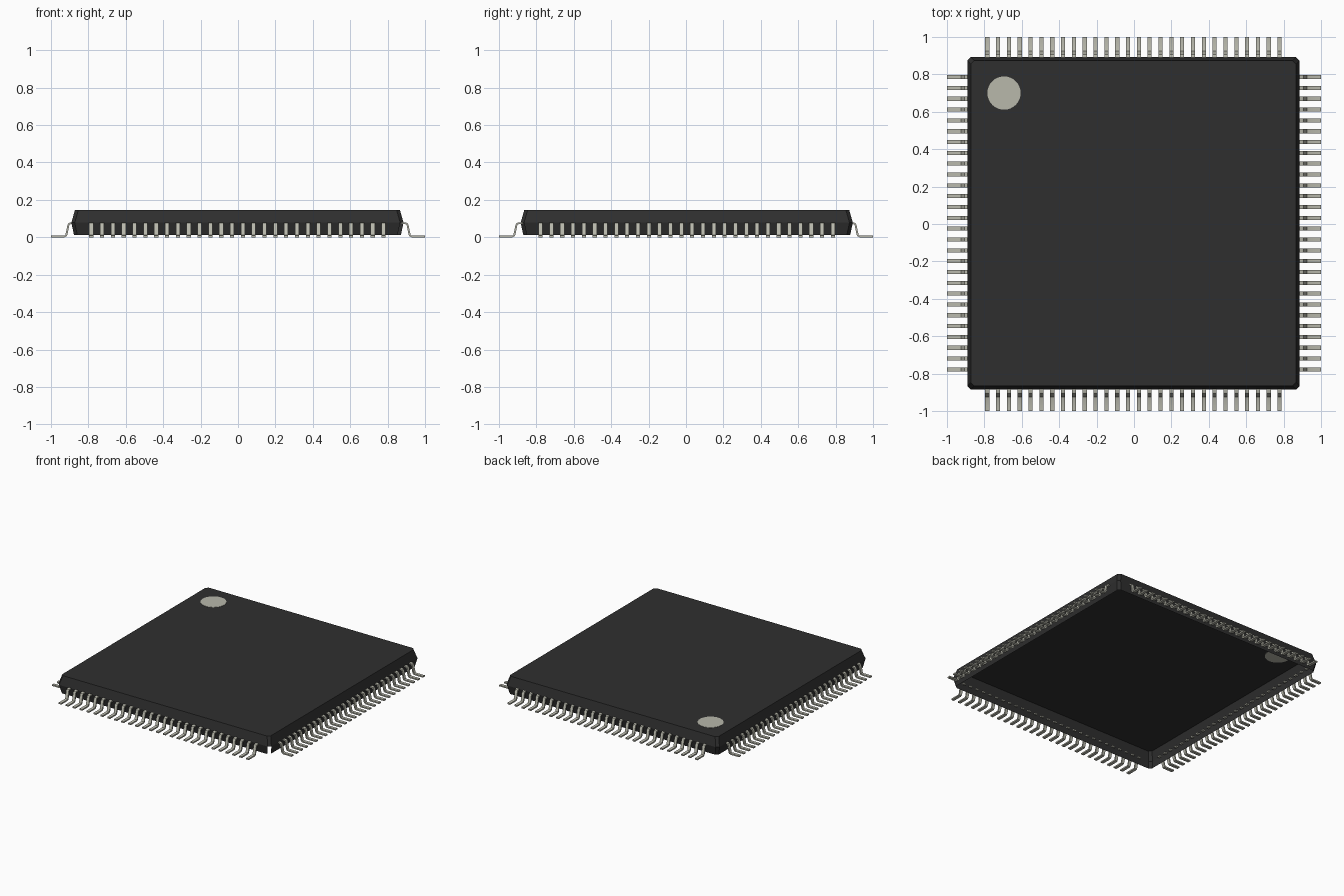
import bpy, bmesh
from math import pi
from mathutils import Matrix, Vector

cube = bpy.data.objects.get("Cube")
if cube:
    bpy.data.objects.remove(cube, do_unlink=True)

CENTRE = Vector((-0.003, 0.004, 0))
LEADS = 28
PITCH = 0.0579


def make_material(name, colour):
    m = bpy.data.materials.new(name)
    m.use_nodes = True
    m.diffuse_color = colour
    m.node_tree.nodes["Principled BSDF"].inputs["Base Color"].default_value = colour
    return m


black = make_material("black plastic", (0.028, 0.028, 0.028, 1))
metal = make_material("tinned metal", (0.48, 0.48, 0.41, 1))


def make_object(name, bm, material):
    bmesh.ops.recalc_face_normals(bm, faces=bm.faces)
    mesh = bpy.data.meshes.new(name)
    bm.to_mesh(mesh)
    bm.free()
    mesh.materials.append(material)
    obj = bpy.data.objects.new(name, mesh)
    bpy.context.collection.objects.link(obj)
    return obj


def chamfered_ring(bm, half, z, cut=0.018):
    corners = []
    for sx, sy in ((1, 1), (-1, 1), (-1, -1), (1, -1)):
        pair = [(sx * half, sy * (half - cut)), (sx * (half - cut), sy * half)]
        corners += pair if sx * sy > 0 else pair[::-1]
    return [bm.verts.new(Vector((x, y, z)) + CENTRE) for x, y in corners]


# Hollow body: two sloping wall bands and a lid, open underneath
bm = bmesh.new()
rings = [chamfered_ring(bm, h, z) for h, z in ((0.874, 0.013), (0.888, 0.078), (0.869, 0.145))]
for level, (low, high) in enumerate(zip(rings, rings[1:])):
    for i in range(8):
        # the lower chamfer at the front left corner is open
        if level == 0 and i == 6:
            continue
        j = (i + 1) % 8
        bm.faces.new((low[i], low[j], high[j], high[i]))
bm.faces.new(rings[-1])
make_object("package_body", bm, black)

# Pin one marker disc
bm = bmesh.new()
bmesh.ops.create_cone(bm, cap_ends=True, segments=32, radius1=0.089, radius2=0.089, depth=0.003,
                      matrix=Matrix.Translation((-0.695, 0.7, 0.1455)))
make_object("marker_disc", bm, metal)

# Gull wing lead: centre line (outward, up), thickened and given a width
PATH = [(0.872, 0.075), (0.896, 0.075), (0.903, 0.072), (0.907, 0.065),
        (0.917, 0.016), (0.921, 0.008), (0.928, 0.005), (1.0, 0.005)]


def add_lead(bm, matrix, thick=0.01, width=0.022):
    pts = [Vector(p) for p in PATH]
    rows = []
    for i, p in enumerate(pts):
        d = (pts[min(i + 1, len(pts) - 1)] - pts[max(i - 1, 0)]).normalized()
        n = Vector((-d.y, d.x)) * thick / 2
        rows.append([bm.verts.new(matrix @ Vector((q.x, s * width / 2, q.y)))
                     for q, s in ((p + n, 1), (p + n, -1), (p - n, -1), (p - n, 1))])
    for a, b in zip(rows, rows[1:]):
        for k in range(4):
            bm.faces.new((a[k], a[(k + 1) % 4], b[(k + 1) % 4], b[k]))
    bm.faces.new(rows[0])
    bm.faces.new(rows[-1])


# One row of leads on each side
for turn, side in enumerate(("left", "back", "right", "front")):
    rotation = Matrix.Rotation(turn * pi / 2, 4, "Z")
    shift = CENTRE.copy()
    shift["xy".index("x" if turn % 2 == 0 else "y")] = 0
    bm = bmesh.new()
    for i in range(LEADS):
        along = Matrix.Translation((0, (i - (LEADS - 1) / 2) * PITCH, 0))
        add_lead(bm, Matrix.Translation(shift) @ rotation @ along)
    row = make_object(side + "_leads", bm, metal)
    bpy.ops.object.select_all(action="DESELECT")
    row.select_set(True)
    bpy.context.view_layer.objects.active = row
    bpy.ops.object.shade_smooth_by_angle(angle=pi / 5)
